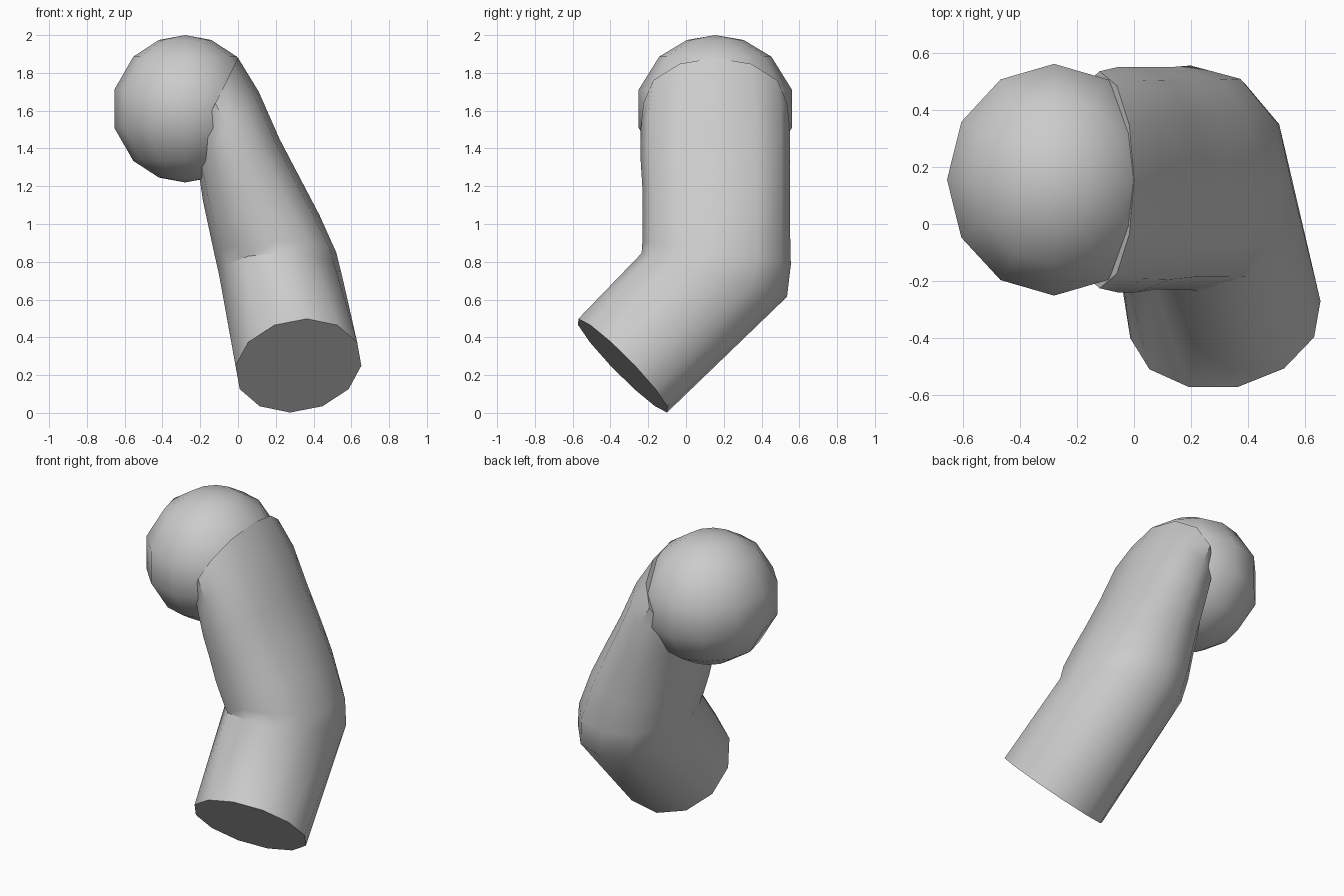
import bpy
import bmesh
from math import sin, cos, pi, radians, copysign
from mathutils import Vector

cube = bpy.data.objects.get("Cube")
if cube:
    bpy.data.objects.remove(cube, do_unlink=True)

grey = bpy.data.materials.new("light grey")
grey.use_nodes = True
colour = (0.6, 0.6, 0.6, 1)
grey.diffuse_color = colour
grey.node_tree.nodes["Principled BSDF"].inputs["Base Color"].default_value = colour

SIDES = 12


def ring(bm, centre, u, v, power=1.0):
    """Oval ring of vertices; power below 1 makes the oval fuller."""
    def full(t):
        return copysign(abs(t) ** power, t)
    angles = [2 * pi * i / SIDES for i in range(SIDES)]
    return [bm.verts.new(centre + u * full(cos(a)) + v * full(sin(a))) for a in angles]


def loft(bm, rings):
    for a, b in zip(rings, rings[1:]):
        for i in range(SIDES):
            j = (i + 1) % SIDES
            bm.faces.new((a[i], a[j], b[j], b[i]))


def finish(bm, name, angle):
    bmesh.ops.recalc_face_normals(bm, faces=bm.faces)
    mesh = bpy.data.meshes.new(name)
    bm.to_mesh(mesh)
    bm.free()
    mesh.materials.append(grey)
    obj = bpy.data.objects.new(name, mesh)
    bpy.context.collection.objects.link(obj)
    bpy.ops.object.select_all(action="DESELECT")
    obj.select_set(True)
    bpy.context.view_layer.objects.active = obj
    bpy.ops.object.shade_smooth_by_angle(angle=radians(angle))


# Rounded ball at the top end
bm = bmesh.new()
ball = Vector((-0.28, 0.155, 1.61))
half = Vector((0.388, 0.42, 0.39))
rings = []
for lat in (-69, -45, -15, 15, 45, 69):
    c, s = cos(radians(lat)), sin(radians(lat))
    rings.append(ring(bm, ball + Vector((0, 0, half.z * s)),
                      Vector((half.x * c, 0, 0)), Vector((0, half.y * c, 0))))
loft(bm, rings)
for end, side in ((rings[0], -1), (rings[-1], 1)):
    pole = bm.verts.new(ball + Vector((0, 0, side * half.z)))
    for i in range(SIDES):
        bm.faces.new((end[i], end[(i + 1) % SIDES], pole))
finish(bm, "end_ball", 50)

# Bent tube: left (x, z), right (x, z), centre y, half depth, front lift, fullness
sections = [
    ((-0.24, 1.40), (0.00, 1.88), 0.155, 0.38, 0.0, 1.0),
    ((-0.22, 1.32), (0.11, 1.70), 0.155, 0.395, 0.0, 0.9),
    ((-0.20, 1.22), (0.22, 1.45), 0.155, 0.395, 0.0, 0.85),
    ((-0.185, 1.12), (0.33, 1.24), 0.16, 0.39, 0.0, 0.85),
    ((-0.155, 0.98), (0.43, 1.05), 0.16, 0.39, 0.01, 0.85),
    ((-0.125, 0.84), (0.52, 0.85), 0.162, 0.393, 0.06, 0.88),
    ((-0.10, 0.73), (0.55, 0.73), 0.15, 0.385, 0.115, 0.95),
]
bm = bmesh.new()
rings = []
for (lx, lz), (rx, rz), y, depth, lift, power in sections:
    left, right = Vector((lx, y, lz)), Vector((rx, y, rz))
    rings.append(ring(bm, (left + right) / 2, (right - left) / 2,
                      Vector((0, -depth, lift)), power))
# Flat open end, facing forward and down
rings.append(ring(bm, Vector((0.32, -0.335, 0.25)), Vector((0.333, 0.065, 0)),
                  Vector((0.045, -0.235, 0.248))))
loft(bm, rings)
bm.faces.new(rings[0])
bm.faces.new(rings[-1])
finish(bm, "bent_tube", 42)
